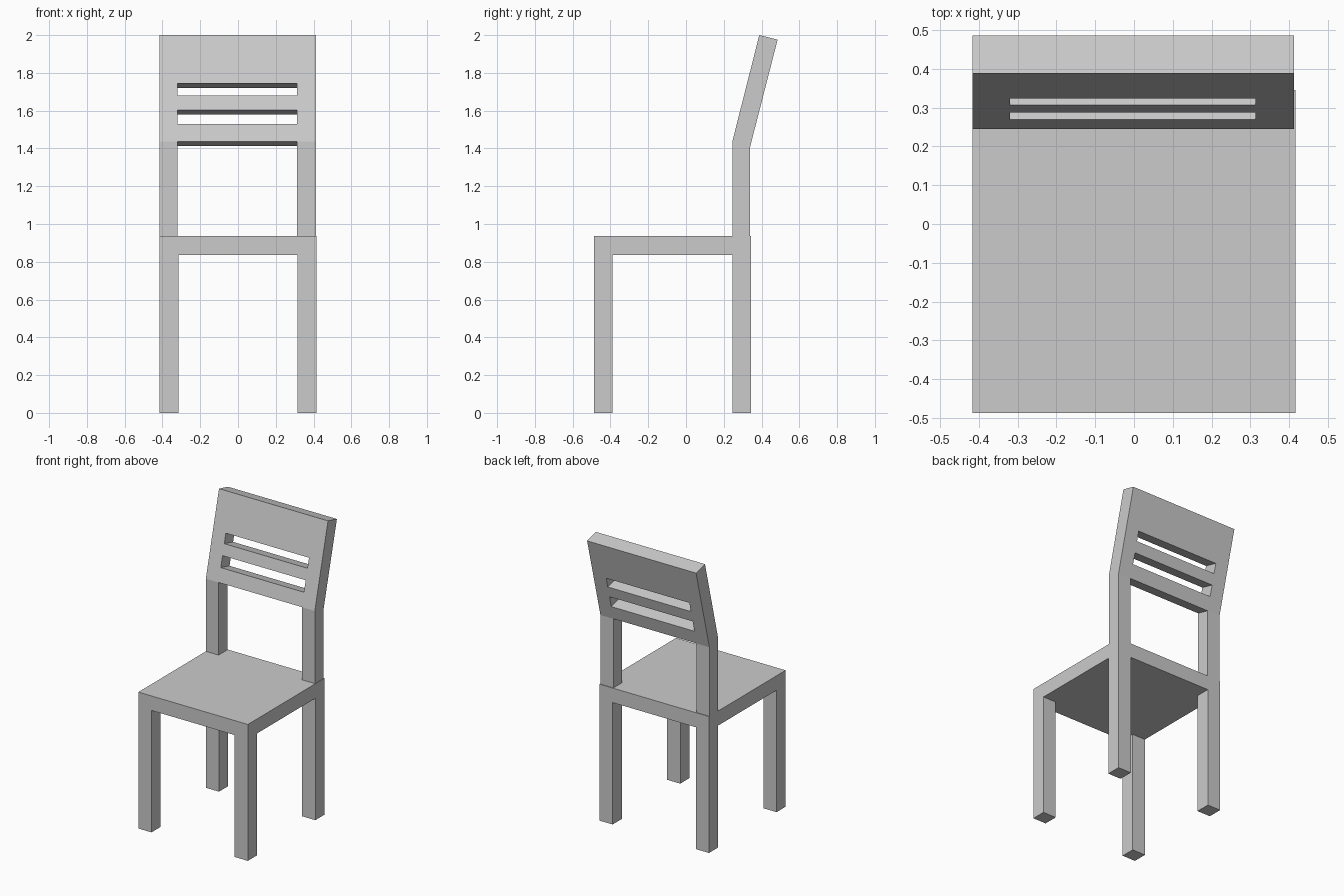
import bpy

if "Cube" in bpy.data.objects:
    bpy.data.objects.remove(bpy.data.objects["Cube"])


def prism(name, profile, x0, x1):
    """Extrude a side profile of (y, z) points from x0 to x1."""
    n = len(profile)
    verts = [(x, y, z) for x in (x0, x1) for y, z in profile]
    faces = [tuple(range(n - 1, -1, -1)), tuple(range(n, 2 * n))]
    faces += [(i, (i + 1) % n, n + (i + 1) % n, n + i) for i in range(n)]
    mesh = bpy.data.meshes.new(name)
    mesh.from_pydata(verts, [], faces)
    obj = bpy.data.objects.new(name, mesh)
    bpy.context.collection.objects.link(obj)
    return obj


def box(name, x0, x1, y0, y1, z0, z1):
    return prism(name, [(y0, z0), (y1, z0), (y1, z1), (y0, z1)], x0, x1)


SEAT_BOTTOM, SEAT_TOP = 0.837, 0.937
HALF = 0.416

# Seat and four legs
box("seat", -HALF, HALF, -0.487, 0.345, SEAT_BOTTOM, SEAT_TOP)
for side, x in (("left", -HALF), ("right", HALF - 0.1)):
    box("front_leg_" + side, x, x + 0.1, -0.487, -0.389, 0, SEAT_BOTTOM)
    box("back_leg_" + side, x, x + 0.1, 0.245, 0.345, 0, SEAT_BOTTOM)

# Backrest: upright posts bending into a reclined panel
back = prism("backrest", [
    (0.245, SEAT_TOP), (0.340, SEAT_TOP), (0.340, 1.411),
    (0.485, 1.976), (0.388, 2.0), (0.245, 1.436)], -HALF, 0.412)


def across(z, t):
    """Point on a line square to the panel; t = 0 front face, 1 back face."""
    return (0.245 + (z - 1.436) * 0.2535 + 0.096 * t, z - 0.0245 * t)


# Openings: gap above the seat and two slots
openings = [[(0.15, 0.85), (0.45, 0.85), across(1.436, 1.5), across(1.436, -0.5)]]
for low, high in ((1.529, 1.604), (1.679, 1.745)):
    openings.append([across(low, -0.5), across(low, 1.5),
                     across(high, 1.5), across(high, -0.5)])
for profile in openings:
    cutter = prism("opening_cutter", profile, -0.319, 0.313)
    cutter.hide_render = True
    cutter.hide_set(True)
    cut = back.modifiers.new("opening", 'BOOLEAN')
    cut.operation = 'DIFFERENCE'
    cut.solver = 'EXACT'
    cut.object = cutter
